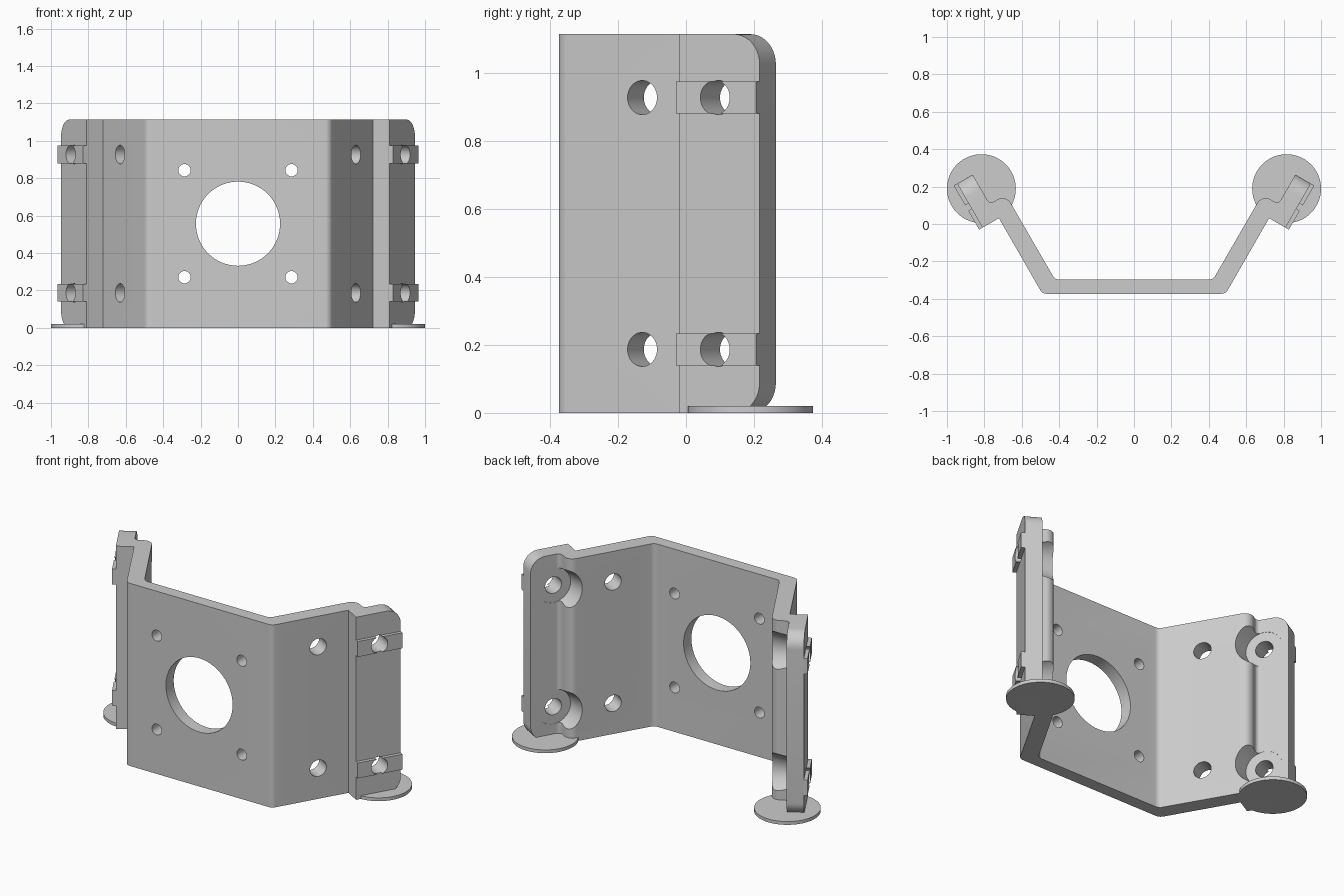
import bpy, bmesh, math
from mathutils import Vector, Matrix

H = 1.113                       # bracket height
MID = H / 2
HOLE_Z = (MID - 0.37, MID + 0.37)
TILT = math.radians(60)
STEP, TIP = 0.388, 0.66         # flange start and end along the arm
OUT, BACK = 0.711, 0.615        # flange outer and inner faces

cube = bpy.data.objects.get("Cube")
if cube:
    bpy.data.objects.remove(cube, do_unlink=True)

grey = bpy.data.materials.new("plain grey")
grey.use_nodes = True
grey.diffuse_color = (0.604, 0.604, 0.604, 1)
grey.node_tree.nodes["Principled BSDF"].inputs["Base Color"].default_value = grey.diffuse_color

# Arm frame: u runs along the arm, n points outwards, z is up
U = Vector((math.cos(TILT), math.sin(TILT), 0))
N = Vector((math.sin(TILT), -math.cos(TILT), 0))


def arm(u, n, z=0.0):
    return U * u + N * n + Vector((0, 0, z))


def make(name, bm):
    bmesh.ops.recalc_face_normals(bm, faces=bm.faces)
    mesh = bpy.data.meshes.new(name)
    bm.to_mesh(mesh)
    bm.free()
    mesh.materials.append(grey)
    obj = bpy.data.objects.new(name, mesh)
    bpy.context.collection.objects.link(obj)
    return obj


def loft(bm, bottom, top):
    a = [bm.verts.new(p) for p in bottom]
    b = [bm.verts.new(p) for p in top]
    bm.faces.new(a)
    bm.faces.new(b)
    for i in range(len(a)):
        j = (i + 1) % len(a)
        bm.faces.new((a[i], a[j], b[j], b[i]))


def prism(bm, pts, offset):
    loft(bm, pts, [p + offset for p in pts])


def mirror(bm):
    copy = bmesh.ops.duplicate(bm, geom=bm.verts[:] + bm.edges[:] + bm.faces[:])["geom"]
    verts = [v for v in copy if isinstance(v, bmesh.types.BMVert)]
    bmesh.ops.transform(bm, matrix=Matrix.Diagonal((-1, 1, 1, 1)), verts=verts)


def fillet(prev, p, nxt, r, steps=8):
    if r == 0:
        return [p]
    a, b = (prev - p).normalized(), (nxt - p).normalized()
    half = a.angle(b) / 2
    c = p + (a + b).normalized() * (r / math.sin(half))
    t = r / math.tan(half)
    s, e = p + a * t - c, p + b * t - c
    return [c + s.lerp(e, i / steps).normalized() * r for i in range(steps + 1)]


def ring(radius, u, n, z, count=40):
    angles = [2 * math.pi * i / count for i in range(count)]
    return [arm(u + radius * math.cos(t), n, z + radius * math.sin(t)) for t in angles]


def cut(target, cutter):
    mod = target.modifiers.new("cut", "BOOLEAN")
    mod.operation, mod.solver, mod.object = "DIFFERENCE", "EXACT", cutter
    bpy.context.view_layer.objects.active = target
    bpy.ops.object.modifier_apply(modifier=mod.name)


# Folded bracket profile: right half, then mirrored
corners = [
    (Vector((0.49, -0.373, 0)), 0.04),
    (arm(STEP, 0.61), 0), (arm(STEP, OUT), 0),
    (arm(TIP, OUT), 0), (arm(TIP, BACK), 0),
    (arm(0.478, BACK), 0.025), (arm(0.478, 0.515), 0.05),
    (Vector((0.422, -0.298, 0)), 0.04),
]
corners += [(Vector((-p.x, p.y, 0)), r) for p, r in reversed(corners)]
outline = []
for i, (p, r) in enumerate(corners):
    outline += fillet(corners[i - 1][0], p, corners[(i + 1) % len(corners)][0], r)
bm = bmesh.new()
prism(bm, outline, Vector((0, 0, H)))
bracket = make("bracket", bm)

# Raised pads on the outer flange faces, split by the bolt holes
bm = bmesh.new()
for z in HOLE_Z:
    for lo, hi in ((STEP, 0.505), (0.535, TIP)):
        base = [arm(u, OUT, z + dz) for u, dz in
                ((lo, -0.047), (hi, -0.047), (hi, 0.047), (lo, 0.047))]
        prism(bm, base, N * 0.021)
mirror(bm)
pads = make("flange_pads", bm)

# Cutter: bolt holes and rounded flange corners
bm = bmesh.new()
for z in HOLE_Z:
    for u, n0, n1 in ((0.204, 0.45, 0.66), (0.521, 0.56, 0.78)):
        loft(bm, ring(0.05, u, n0, z), ring(0.05, u, n1, z))
R = 0.088
for edge, s in ((H, 1), (0, -1)):
    pts = [arm(TIP - R + R * math.sin(t), 0.57, edge + s * (R * math.cos(t) - R))
           for t in [math.pi / 2 * i / 10 for i in range(11)]]
    pts += [arm(TIP + 0.05, 0.57, edge - s * R), arm(TIP + 0.05, 0.57, edge + s * 0.05),
            arm(TIP - R, 0.57, edge + s * 0.05)]
    prism(bm, pts, N * 0.2)
mirror(bm)
side_cutter = make("side_cutter", bm)

# Cutter: scooped clearance behind the flange holes
bm = bmesh.new()
for z in HOLE_Z:
    loft(bm, ring(0.14, 0.521, 0.47, z), ring(0.105, 0.521, BACK + 0.001, z))
mirror(bm)
scoop_cutter = make("scoop_cutter", bm)

# Cutter: central opening and four mounting holes
bm = bmesh.new()
holes = [(0, MID, 0.225)]
holes += [(sx * 0.286, MID + sz * 0.286, 0.033) for sx in (-1, 1) for sz in (-1, 1)]
for x, z, r in holes:
    pts = [Vector((x + r * math.cos(t), -0.45, z + r * math.sin(t)))
           for t in [2 * math.pi * i / 64 for i in range(64)]]
    prism(bm, pts, Vector((0, 0.25, 0)))
plate_cutter = make("plate_cutter", bm)

for cutter in (scoop_cutter, side_cutter, plate_cutter):
    cutter.hide_render = True
    cut(bracket, cutter)
cut(pads, side_cutter)
for cutter in (scoop_cutter, side_cutter, plate_cutter):
    bpy.data.objects.remove(cutter, do_unlink=True)

# Thin round feet under the flanges
parts = [bracket, pads]
for name, x in (("left_foot", 0.816), ("right_foot", -0.816)):
    bm = bmesh.new()
    bmesh.ops.create_cone(bm, cap_ends=True, segments=64, radius1=0.184, radius2=0.184,
                          depth=0.02, matrix=Matrix.Translation((x, 0.189, 0.01)))
    parts.append(make(name, bm))

bpy.ops.object.select_all(action="DESELECT")
for obj in parts:
    obj.select_set(True)
bpy.context.view_layer.objects.active = bracket
bpy.ops.object.shade_smooth_by_angle(angle=math.radians(30))
